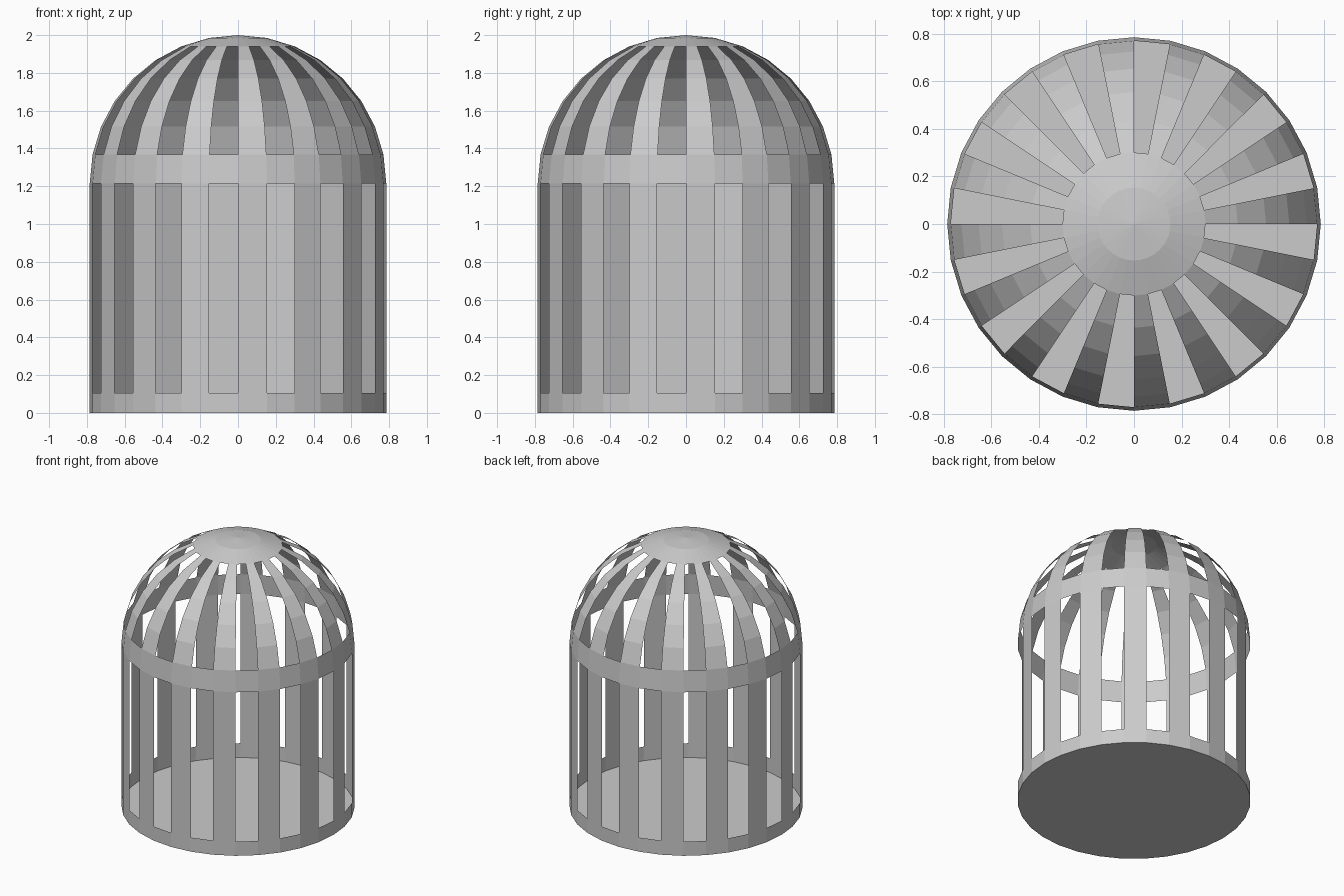
import bpy, bmesh
from math import sin, cos, pi

if "Cube" in bpy.data.objects:
    bpy.data.objects.remove(bpy.data.objects["Cube"])

SIDES = 32
R = 0.785           # cage radius
WALL_TOP = 1.215    # where the dome springs from
STEP = pi / 16      # dome ring spacing


def dome(k):
    """Radius and height of dome ring k (0 = springing line, 8 = apex)."""
    return R * cos(k * STEP), WALL_TOP + R * sin(k * STEP)


def revolve(name, profile, every=1):
    """Thin sheet swept round z; every=2 keeps alternate strips only."""
    bm = bmesh.new()
    for i in range(0, SIDES, every):
        angles = [2 * pi * i / SIDES, 2 * pi * (i + 1) / SIDES]
        for (r0, z0), (r1, z1) in zip(profile, profile[1:]):
            a, b = angles
            pts = [(r0, a, z0), (r0, b, z0), (r1, b, z1), (r1, a, z1)]
            if r1 < 1e-6:
                pts = pts[:3]
            elif r0 < 1e-6:
                pts = pts[1:]
            bm.faces.new([bm.verts.new((r * cos(t), r * sin(t), z)) for r, t, z in pts])
    bmesh.ops.remove_doubles(bm, verts=bm.verts[:], dist=1e-5)
    mesh = bpy.data.meshes.new(name)
    bm.to_mesh(mesh)
    bm.free()
    obj = bpy.data.objects.new(name, mesh)
    bpy.context.collection.objects.link(obj)
    return obj


# Floor disc with low rim
revolve("base_tray", [(0, 0), (R, 0), (R, 0.105)])
# Upright bars
revolve("wall_bars", [(R, 0.105), (R, WALL_TOP)], every=2)
# Band between walls and dome
revolve("middle_band", [dome(0), dome(1)])
# Curved dome bars
revolve("dome_bars", [dome(k) for k in range(1, 7)], every=2)
# Solid cap
revolve("top_cap", [dome(6), dome(7), (0, 2.0)])
